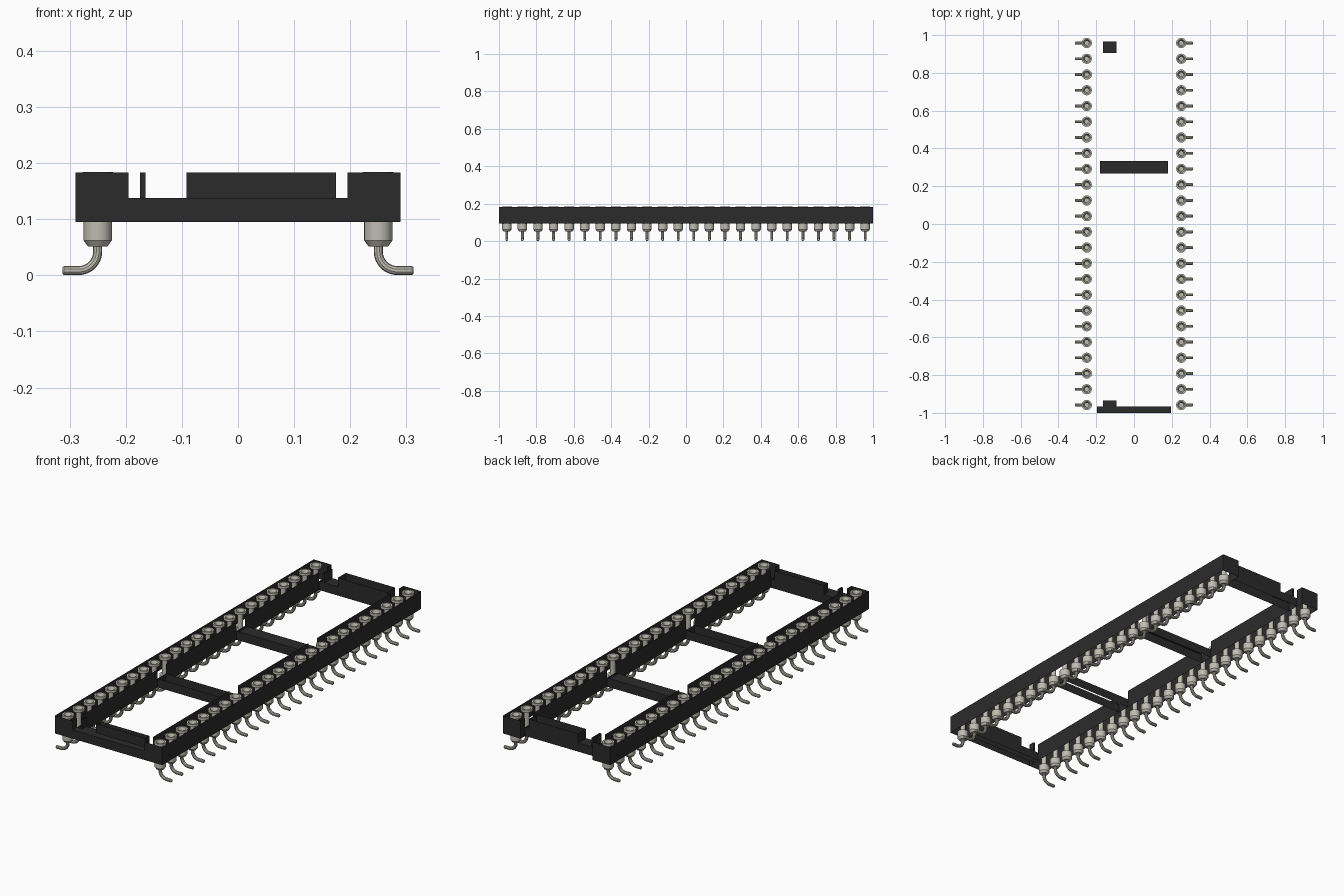
import bpy, bmesh, math
from mathutils import Matrix

cube = bpy.data.objects.get("Cube")
if cube:
    bpy.data.objects.remove(cube, do_unlink=True)


def material(name, rgb, rough, metal=0.0):
    m = bpy.data.materials.new(name)
    m.use_nodes = True
    m.diffuse_color = (*rgb, 1)
    node = m.node_tree.nodes["Principled BSDF"]
    node.inputs["Base Color"].default_value = (*rgb, 1)
    node.inputs["Roughness"].default_value = rough
    node.inputs["Metallic"].default_value = metal
    return m


black = material("black plastic", (0.024, 0.024, 0.024), 0.6)
metal = material("tin metal", (0.52, 0.51, 0.45), 0.5)

BOTTOM, LEDGE, TOP = 0.095, 0.138, 0.183
OUTER, INNER = 0.29, 0.195
BARS = (-0.31, 0.30)
HALF_BAR = 0.033


def finish(bm, name, mat):
    mesh = bpy.data.meshes.new(name)
    bm.to_mesh(mesh)
    bm.free()
    mesh.materials.append(mat)
    obj = bpy.data.objects.new(name, mesh)
    bpy.context.collection.objects.link(obj)
    return obj


def sheet(bm, *points):
    bm.faces.new([bm.verts.new(p) for p in points])


def shell(bm, x, y, z, sides):
    """Add the chosen sides of a box: l r (x), f b (y), d u (z)."""
    (x0, x1), (y0, y1), (z0, z1) = x, y, z
    if "l" in sides:
        sheet(bm, (x0, y1, z0), (x0, y0, z0), (x0, y0, z1), (x0, y1, z1))
    if "r" in sides:
        sheet(bm, (x1, y0, z0), (x1, y1, z0), (x1, y1, z1), (x1, y0, z1))
    if "f" in sides:
        sheet(bm, (x0, y0, z0), (x1, y0, z0), (x1, y0, z1), (x0, y0, z1))
    if "b" in sides:
        sheet(bm, (x1, y1, z0), (x0, y1, z0), (x0, y1, z1), (x1, y1, z1))
    if "d" in sides:
        sheet(bm, (x0, y1, z0), (x1, y1, z0), (x1, y0, z0), (x0, y0, z0))
    if "u" in sides:
        sheet(bm, (x0, y0, z1), (x1, y0, z1), (x1, y1, z1), (x0, y1, z1))


# Side rails: open channels whose inner wall drops beside each cross bar
for side, name in ((-1, "right_rail"), (1, "left_rail")):
    bm = bmesh.new()
    x = sorted((side * INNER, side * OUTER))
    outer, inner = ("l", "r") if side < 0 else ("r", "l")
    shell(bm, x, (-1, 1), (BOTTOM, TOP), outer + "fb")
    shell(bm, x, (-1, 1), (BOTTOM, LEDGE), inner)
    edges = [-0.935]
    for bar in BARS:
        edges += [bar - HALF_BAR, bar + HALF_BAR]
    edges.append(0.905)
    for start, end in zip(edges[::2], edges[1::2]):
        shell(bm, x, (start, end), (LEDGE, TOP), inner)
    for start, end in ((-1, -0.965), (0.965, 1)):
        shell(bm, x, (start, end), (LEDGE, TOP), inner)
    finish(bm, name, black)

# Cross bars
for bar, name, sides in zip(BARS, ("front_cross_bar", "back_cross_bar"), ("fb", "fb")):
    bm = bmesh.new()
    span = (bar - HALF_BAR, bar + HALF_BAR)
    shell(bm, (-INNER, INNER), span, (BOTTOM, LEDGE), sides)
    if bar > 0:
        shell(bm, (-0.18, 0.18), span, (BOTTOM, LEDGE), "u")
    finish(bm, name, black)

# End walls: low base, thin post, notch floor and raised bar
for name, y in (("front_end", (-0.965, -0.935)), ("back_end", (0.905, 0.965))):
    bm = bmesh.new()
    shell(bm, (-INNER, INNER), y, (BOTTOM, LEDGE), "fb")
    shell(bm, (-0.175, -0.165), y, (LEDGE, TOP), "lrfb")
    shell(bm, (-0.165, -0.092), y, (BOTTOM, LEDGE), "u")
    shell(bm, (-0.092, 0.175), y, (LEDGE, TOP), "lrfb")
    finish(bm, name, black)
bm = bmesh.new()
shell(bm, (-INNER, INNER), (-1, -0.965), (BOTTOM, LEDGE), "fu")
finish(bm, "front_ledge", black)


# Contact pin: lathed cup, stem and collar, then a bent lead
def pin_mesh():
    bm = bmesh.new()
    profile = [(0, 0.135), (0.011, 0.135), (0.011, 0.168), (0.019, 0.184),
               (0.027, 0.184), (0.027, 0.172), (0.012, 0.165), (0.012, 0.095),
               (0.025, 0.095), (0.025, 0.062), (0.017, 0.051), (0, 0.051)]
    verts = [bm.verts.new((r, 0, z)) for r, z in profile]
    line = [bm.edges.new(pair) for pair in zip(verts, verts[1:])]
    bmesh.ops.spin(bm, geom=verts + line, cent=(0, 0, 0), axis=(0, 0, 1),
                   angle=math.tau, steps=20, use_duplicate=False)
    bmesh.ops.remove_doubles(bm, verts=bm.verts, dist=0.0002)

    radius, bend, low = 0.008, 0.034, 0.0085
    path = [(0, 0.055, 0)]
    for i in range(9):
        a = math.pi / 2 * i / 8
        path.append((bend - bend * math.cos(a), low + bend - bend * math.sin(a), a))
    path += [(0.060, low, math.pi / 2)]
    rings = []
    for i, (px, pz, a) in enumerate(path + [(0.063, low, math.pi / 2)]):
        r = radius if i < len(path) else radius * 0.7
        ring = []
        for k in range(10):
            t = math.tau * k / 10
            across = r * math.cos(t)
            ring.append(bm.verts.new((px + across * math.cos(a), r * math.sin(t),
                                      pz + across * math.sin(a))))
        rings.append(ring)
    for a, b in zip(rings, rings[1:]):
        for k in range(10):
            n = (k + 1) % 10
            bm.faces.new((a[k], a[n], b[n], b[k]))
    bm.faces.new(rings[-1])
    bmesh.ops.recalc_face_normals(bm, faces=bm.faces)
    mesh = bpy.data.meshes.new("pin")
    bm.to_mesh(mesh)
    bm.free()
    mesh.materials.append(metal)
    return mesh


pin = pin_mesh()
first = bpy.data.objects.new("left_pin_1", pin)
bpy.context.collection.objects.link(first)
bpy.ops.object.select_all(action="DESELECT")
first.select_set(True)
bpy.context.view_layer.objects.active = first
bpy.ops.object.shade_smooth_by_angle(angle=math.radians(32))

# Two rows of pins, leads pointing outward
COUNT, PITCH = 24, 1.916 / 23
for side, name in ((1, "left_pin"), (-1, "right_pin")):
    for i in range(COUNT):
        if side > 0 and i == 0:
            obj = first
        else:
            obj = bpy.data.objects.new(f"{name}_{i + 1}", first.data)
            bpy.context.collection.objects.link(obj)
        turn = Matrix.Rotation(0 if side > 0 else math.pi, 4, "Z")
        obj.matrix_world = Matrix.Translation((side * 0.25, -0.958 + i * PITCH, 0)) @ turn
